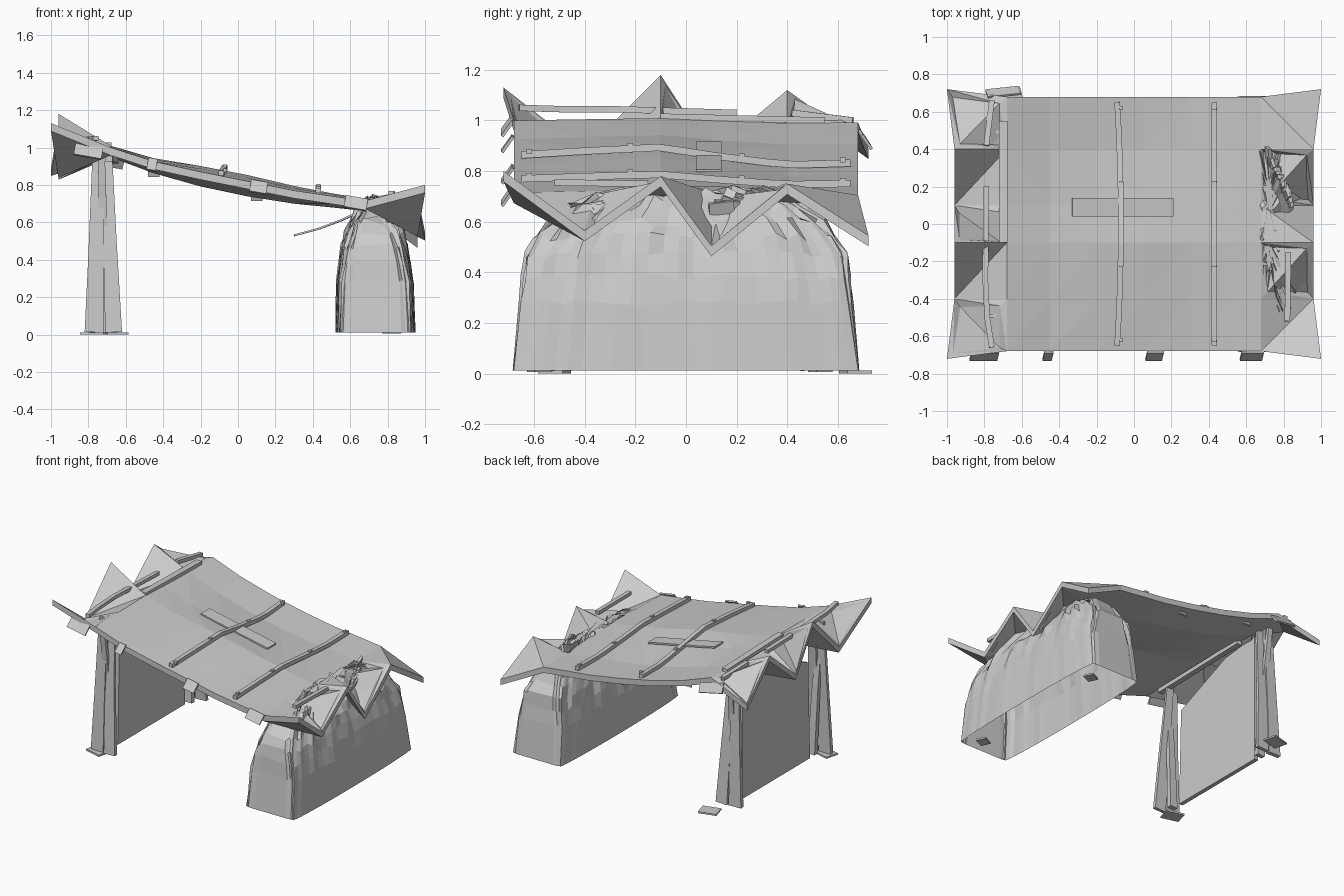
import bpy, bmesh, math, random
from mathutils import Vector, Matrix, Euler

if "Cube" in bpy.data.objects:
    bpy.data.objects.remove(bpy.data.objects["Cube"])
random.seed(4)

grey = bpy.data.materials.new("plain grey")
grey.use_nodes = True
grey.diffuse_color = (0.6, 0.6, 0.6, 1)
grey.node_tree.nodes["Principled BSDF"].inputs["Base Color"].default_value = (0.6, 0.6, 0.6, 1)


def finish(name, bm):
    bmesh.ops.recalc_face_normals(bm, faces=bm.faces)
    mesh = bpy.data.meshes.new(name)
    bm.to_mesh(mesh)
    bm.free()
    mesh.materials.append(grey)
    obj = bpy.data.objects.new(name, mesh)
    bpy.context.scene.collection.objects.link(obj)


def box(name, loc, size, rot=(0, 0, 0)):
    bm = bmesh.new()
    m = Matrix.LocRotScale(Vector(loc), Euler([math.radians(a) for a in rot]), Vector(size))
    bmesh.ops.create_cube(bm, size=1, matrix=m)
    finish(name, bm)


def loft(name, rings, open_start=False):
    bm = bmesh.new()
    loops = [[bm.verts.new(p) for p in ring] for ring in rings]
    for a, b in zip(loops, loops[1:]):
        for i in range(len(a)):
            j = (i + 1) % len(a)
            bm.faces.new((a[i], a[j], b[j], b[i]))
    if not open_start:
        bm.faces.new(loops[0])
    bm.faces.new(loops[-1])
    finish(name, bm)


def bar(name, points, w, h, taper=1.0):
    """Rectangular section swept along a path."""
    pts = [Vector(p) for p in points]
    rings = []
    for i, p in enumerate(pts):
        t = (pts[min(i + 1, len(pts) - 1)] - pts[max(i - 1, 0)]).normalized()
        up = Vector((0, 1, 0)) if abs(t.z) > 0.8 else Vector((0, 0, 1))
        side = t.cross(up).normalized()
        nor = side.cross(t)
        k = 1 + (taper - 1) * i / (len(pts) - 1)
        rings.append([p + side * a * w * k / 2 + nor * b * h * k / 2
                      for a, b in ((-1, -1), (1, -1), (1, 1), (-1, 1))])
    loft(name, rings)


# Roof: sagging grid with zigzag folds along both ends
xs = [-0.68, -0.45, -0.2, 0.05, 0.3, 0.5, 0.68]
zs = [1.0, 0.925, 0.87, 0.82, 0.77, 0.74, 0.715]
billow = [0.4, 0.8, 1.4, 1.5, 1.1, 0.7, 0.5]
ys = [-0.68, -0.4, -0.1, 0.1, 0.4, 0.68]
sag = [0, 0.012, 0.022, 0, -0.026, -0.02]
left_zig = [1.13, 0.88, 1.18, 0.87, 1.12, 0.89]
right_zig = [0.80, 0.565, 0.78, 0.505, 0.75, 0.545]


def lerp(keys, vals, v):
    for a, b, p, q in zip(keys, keys[1:], vals, vals[1:]):
        if v <= b:
            return p + (q - p) * (v - a) / (b - a)
    return vals[-1]


def roof_z(x, y):
    return lerp(xs, zs, x) + lerp(xs, billow, x) * lerp(ys, sag, y)


def outer_edge(sign, zig):
    return [(sign * (1.0 if abs(y) > 0.5 else 0.96), y * (1.06 if abs(y) > 0.5 else 1), z)
            for y, z in zip(ys, zig)]


columns = [outer_edge(-1, left_zig)]
columns += [[(x, y, roof_z(x, y)) for y in ys] for x in xs]
columns += [outer_edge(1, right_zig)]
bm = bmesh.new()
grid = [[bm.verts.new(p) for p in col] for col in columns]
pockets = []
for i in range(len(grid) - 1):
    for j in range(len(ys) - 1):
        quad = (grid[i][j], grid[i + 1][j], grid[i + 1][j + 1], grid[i][j + 1])
        face = bm.faces.new(quad)
        if (i == 0 and j % 2 == 0) or (i == len(grid) - 2 and j in (1, 3)):
            pockets.append(face)
under = bmesh.ops.extrude_face_region(bm, geom=bm.faces[:], use_keep_orig=True)
low = [v for v in under["geom"] if isinstance(v, bmesh.types.BMVert)]
bmesh.ops.translate(bm, vec=(0, 0, -0.042), verts=low)
bmesh.ops.recalc_face_normals(bm, faces=bm.faces)
bm.normal_update()
# shallow pockets sunk into the folds
bmesh.ops.inset_individual(bm, faces=pockets, thickness=0.05, depth=-0.02)
bmesh.ops.triangulate(bm, faces=bm.faces[:])
finish("roof", bm)

# Roof rails with small knobs
for x in (-0.07, 0.43):
    path = []
    for k in range(13):
        y = -0.65 + 1.3 * k / 12
        bow = -0.02 * (y / 0.65) ** 2 if x < 0 else 0
        path.append((x + bow, y, roof_z(x, y) + 0.018))
    bar("roof_rail", path, 0.03, 0.028)
    for y in (-0.62, -0.22, 0.22, 0.62):
        box("rail_knob", (x, y, roof_z(x, y) + 0.03), (0.022, 0.022, 0.02))
bar("bent_rail", [(-0.76, -0.66, 1.05), (-0.785, -0.5, 1.045), (-0.795, -0.3, 1.045),
                  (-0.79, 0.2, 1.03)], 0.03, 0.025)
bar("short_rail", [(-0.79, 0.42, 1.03), (-0.76, 0.66, 1.0)], 0.03, 0.025)
bar("inner_rail", [(-0.7, -0.1, 1.015), (-0.7, 0.55, 1.0)], 0.045, 0.025)
bar("low_rail", [(0.82, -0.52, 0.755), (0.825, -0.15, 0.75)], 0.03, 0.025)

# Flat plate lying on the roof
bar("roof_plate", [(x, 0.09, roof_z(x, 0.09) + 0.012) for x in (-0.33, -0.2, 0.05, 0.21)], 0.1, 0.012)

# Loose tabs on the front and back edges
for x, w in ((-0.8, 0.15), (-0.46, 0.05), (0.11, 0.09), (0.63, 0.12)):
    z = lerp(xs, zs, max(x, -0.68)) - 0.02
    box("front_tab", (x, -0.705, z), (w, 0.012, 0.075), (-35, 10, 0))
box("back_tab", (-0.7, 0.705, 0.93), (0.18, 0.012, 0.07), (35, 10, 6))
for x in (-0.45, 0.1):
    box("under_tab", (x, 0.62, roof_z(x, 0.62) - 0.05), (0.06, 0.012, 0.03), (20, 0, 0))

# Rock mound: hollow pleated shell rising from a boxy base to a rough ridge
levels = [(0.012, 0.52, 0.95, 0.685), (0.28, 0.53, 0.94, 0.655), (0.38, 0.545, 0.925, 0.645),
          (0.47, 0.555, 0.905, 0.63), (0.54, 0.575, 0.885, 0.59), (0.6, 0.6, 0.86, 0.54),
          (0.65, 0.63, 0.83, 0.47), (0.69, 0.66, 0.795, 0.38), (0.715, 0.69, 0.76, 0.25)]
count = 72
pleat = [random.uniform(-1, 0.6) for k in range(count)]
rings = []
for n, (z, x0, x1, half) in enumerate(levels):
    power = 2 / (14 - 1.4 * n)
    rough = 0.0 if n == 0 else 0.01 + 0.0035 * n
    ring = []
    for k in range(count):
        a = math.tau * (k + 0.5) / count
        c, s = math.cos(a), math.sin(a)
        px = math.copysign(abs(c) ** power, c)
        py = math.copysign(abs(s) ** power, s)
        # spread points evenly along the long sides
        if abs(c) > 0.45:
            py = max(-1, min(1, s / 0.893)) * (1 - 0.006 * n)
        push = rough * (0.5 * pleat[k] + random.uniform(-0.4, 0.4))
        ring.append(((x0 + x1) / 2 + px * ((x1 - x0) / 2 + push),
                     py * (half + push), z + random.uniform(-1, 1) * rough * (0.8 if n else 0)))
    rings.append(ring)
loft("rock_mound", rings, open_start=True)
for y in (-0.58, 0.53):
    box("mound_pad", (0.82, y, 0.012), (0.08, 0.07, 0.012), (0, 0, 25))

# Thin shards on the upper mound and on the fold above it
for k in range(16):
    y = random.uniform(-0.45, 0.5)
    side = random.choice((-1, 1))
    box("rock_shard", (0.73 + side * random.uniform(0.08, 0.12), y, random.uniform(0.5, 0.62)),
        (0.02, 0.05, 0.16), (random.uniform(-30, 30), -side * 20, 0))
for k in range(12):
    box("fold_shard", (0.72 + 0.01 * k, 0.36 - 0.02 * k, 0.71 - 0.005 * k), (0.018, 0.1, 0.05),
        (random.uniform(-25, 25), 20, 12))
bar("loose_strand", [(0.3, 0.1, 0.53), (0.43, 0.09, 0.565), (0.55, 0.07, 0.61), (0.68, 0.04, 0.67)],
    0.03, 0.01)

# Split corner posts and their feet
for s in (-1, 1):
    bar("post_outer_board", [(-0.77, s * 0.52, 0.012), (-0.76, s * 0.51, 0.4), (-0.745, s * 0.49, 0.98)],
        0.1, 0.03, 0.65)
    bar("post_inner_board", [(-0.665, s * 0.53, 0.012), (-0.685, s * 0.5, 0.5), (-0.7, s * 0.46, 0.97)],
        0.09, 0.025, 0.6)
    bar("post_brace", [(-0.71, s * 0.45, 0.012), (-0.72, s * 0.48, 0.5), (-0.73, s * 0.53, 0.96)],
        0.06, 0.035, 0.6)
box("front_post_foot", (-0.77, -0.52, 0.006), (0.13, 0.1, 0.012), (0, 0, -15))
box("back_post_foot", (-0.66, 0.67, 0.006), (0.13, 0.1, 0.012), (0, 0, 15))

# Wall panel between the posts, lower towards the front
outline = [(-0.38, 0.012), (0.4, 0.012), (0.4, 0.95), (0.1, 0.92), (-0.36, 0.72)]
loft("wall_panel", [[(x, y, z) for y, z in outline] for x in (-0.74, -0.71)])

# Beam under the high end of the roof
bar("under_beam", [(-0.69, -0.55, 0.94), (-0.66, 0.3, 0.93)], 0.04, 0.03)
